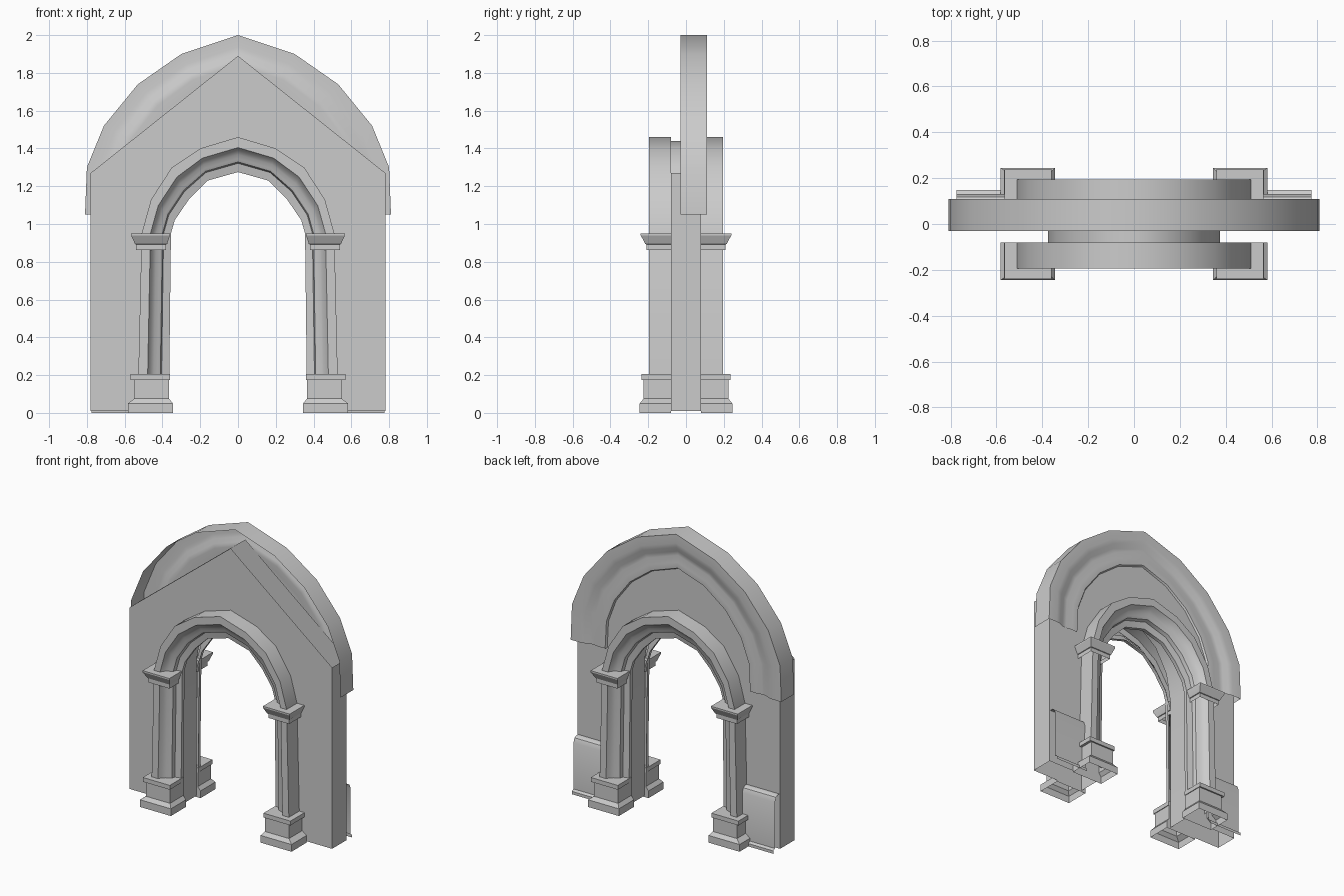
import bpy, bmesh, math

cube = bpy.data.objects.get("Cube")
if cube:
    bpy.data.objects.remove(cube, do_unlink=True)

stone = bpy.data.materials.new("grey_stone")
stone.use_nodes = True
COLOUR = (0.6, 0.6, 0.6, 1)
stone.diffuse_color = COLOUR
stone.node_tree.nodes["Principled BSDF"].inputs["Base Color"].default_value = COLOUR


def finish(name, bm, angle=35):
    """Turn the +x half into an object mirrored across the centre."""
    bmesh.ops.recalc_face_normals(bm, faces=bm.faces)
    mesh = bpy.data.meshes.new(name)
    bm.to_mesh(mesh)
    bm.free()
    mesh.materials.append(stone)
    mesh.shade_smooth()
    mesh.set_sharp_from_angle(angle=math.radians(angle))
    obj = bpy.data.objects.new(name, mesh)
    bpy.context.collection.objects.link(obj)
    mirror = obj.modifiers.new("mirror", 'MIRROR')
    mirror.merge_threshold = 0.0005
    return obj


def loft(bm, rows, closed=False):
    """Bridge successive rows of points with quads."""
    rows = [[bm.verts.new(p) for p in row] for row in rows]
    for a, b in zip(rows, rows[1:]):
        n = len(a)
        for i in range(n if closed else n - 1):
            j = (i + 1) % n
            bm.faces.new((a[i], a[j], b[j], b[i]))
    return rows


def moulding(name, inner, outer, section):
    """Sweep a section (share of width, depth) along paired inner and outer paths."""
    bm = bmesh.new()
    loft(bm, [[(a[0] + (b[0] - a[0]) * t, y, a[1] + (b[1] - a[1]) * t)
               for t, y in section] for a, b in zip(inner, outer)])
    return finish(name, bm)


def stacked_block(name, side, levels):
    """Square stone courses from (z, x inner, x outer, depth)."""
    bm = bmesh.new()
    rows = loft(bm, [[(x0, side * 0.08, z), (x0, side * d, z),
                      (x1, side * d, z), (x1, side * 0.08, z)]
                     for z, x0, x1, d in levels], closed=True)
    bm.faces.new(rows[-1])
    return finish(name, bm, 20)


# Gabled wall: two sheets with an arched opening, joined at ends and jambs
opening = [(0.375, 0.01), (0.375, 0.95), (0.34, 1.15), (0.25, 1.31), (0.13, 1.40), (0, 1.44)]
outline = [(0, 1.89), (0.78, 1.27), (0.78, 0.01)]
bm = bmesh.new()
for y in (-0.08, 0.08):
    bm.faces.new([bm.verts.new((x, y, z)) for x, z in opening + outline])
for path in (opening, outline[1:]):
    loft(bm, [[(x, -0.08, z), (x, 0.08, z)] for x, z in path])
bmesh.ops.remove_doubles(bm, verts=bm.verts, dist=0.0005)
finish("gabled_wall", bm)

# Large hood arch on the back, open towards the front
hood_outer = [(0.81, 1.05), (0.80, 1.30), (0.71, 1.52), (0.53, 1.74), (0.30, 1.90), (0, 2.0)]
hood_inner = [(0.55, 1.05), (0.54, 1.24), (0.48, 1.40), (0.36, 1.56), (0.20, 1.68), (0, 1.75)]
moulding("hood_arch", hood_inner, hood_outer,
         [(0, 0.08), (0.03, 0.092), (0.2, 0.095), (0.38, 0.087), (0.5, 0.09),
          (0.62, 0.105), (0.75, 0.11), (1, 0.11), (1, -0.03)])

# Column shafts running up into the portal arch, front and back
inner = [(0.365, 0.1), (0.355, 0.95), (0.335, 1.02), (0.26, 1.13), (0.16, 1.23), (0, 1.275)]
outer = [(0.53, 0.1), (0.51, 0.95), (0.46, 1.13), (0.35, 1.30), (0.20, 1.40), (0, 1.46)]
profile = [(0, 0.08), (0, 0.105), (0.25, 0.115), (0.29, 0.14), (0.38, 0.148), (0.5, 0.155),
           (0.62, 0.172), (0.7, 0.195), (1, 0.195), (1, 0.08)]

base = [(0, 0.345, 0.583, 0.245), (0.05, 0.345, 0.583, 0.245),
        (0.075, 0.365, 0.55, 0.225), (0.175, 0.365, 0.55, 0.225),
        (0.175, 0.36, 0.568, 0.235), (0.205, 0.36, 0.568, 0.235)]
capital = [(0.863, 0.38, 0.54, 0.21), (0.892, 0.38, 0.54, 0.21),
           (0.894, 0.375, 0.545, 0.215), (0.94, 0.36, 0.566, 0.24), (0.95, 0.36, 0.566, 0.24)]

for place, side in (("front", -1), ("back", 1)):
    moulding(place + "_columns_and_arch", inner, outer, [(t, side * y) for t, y in profile])
    stacked_block(place + "_column_bases", side, base)
    stacked_block(place + "_capitals", side, capital)

# Low rounded panels against the back of the wall
bm = bmesh.new()
panel = [(0.08, 0.39), (0.10, 0.39), (0.117, 0.38), (0.13, 0.35),
         (0.13, 0.03), (0.148, 0.02), (0.148, 0)]
ends = loft(bm, [[(x, y, z) for y, z in panel] for x in (0.52, 0.775)])
finish("low_back_panels", bm)
